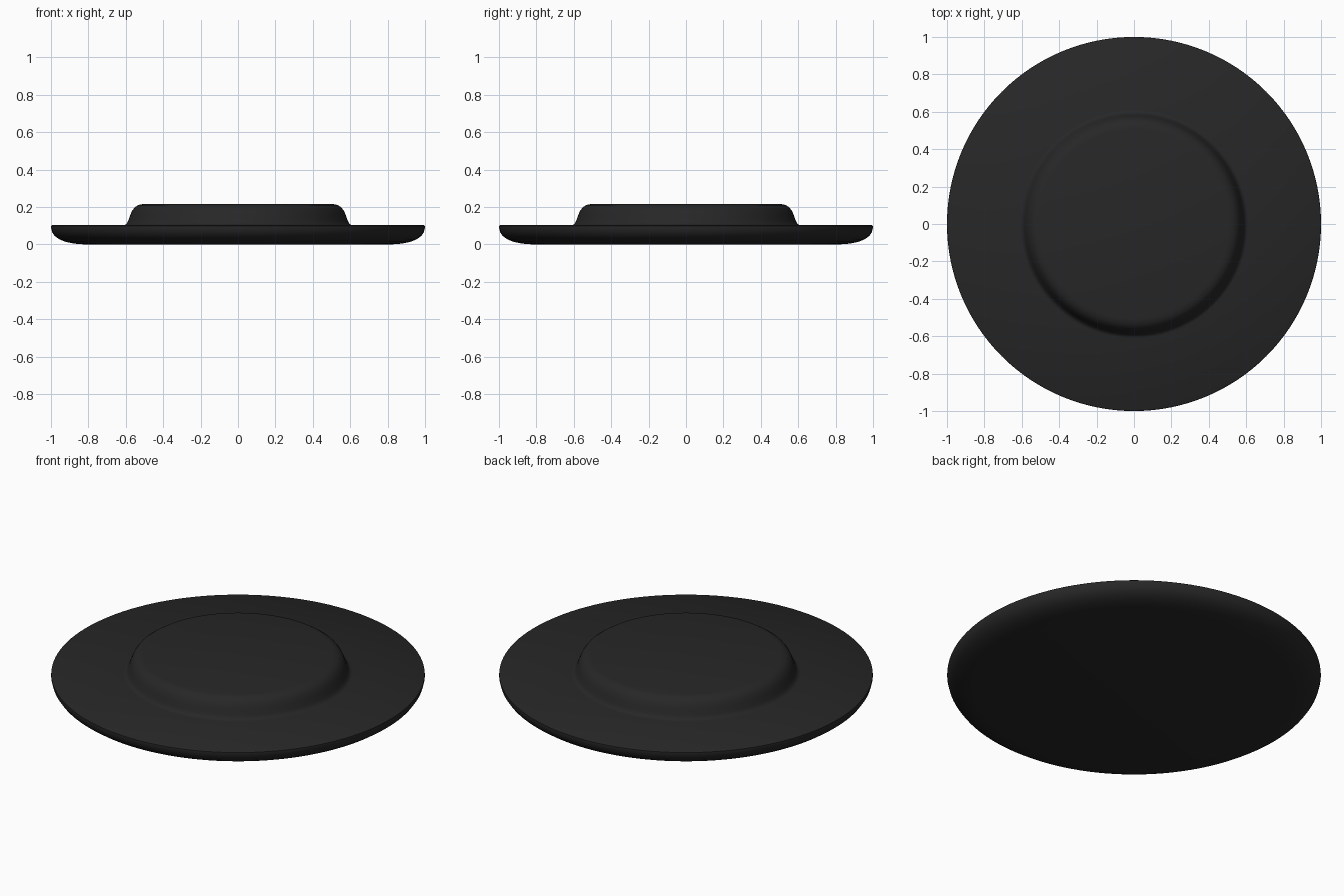
import bpy, bmesh, math

if "Cube" in bpy.data.objects:
    bpy.data.objects.remove(bpy.data.objects["Cube"])

# Half cross-section (radius, height), from bottom centre to top centre
profile = [
    (0, 0), (0.82, 0),
    # rounded underside of the rim
    (0.875, 0.004), (0.92, 0.013), (0.955, 0.027), (0.98, 0.045),
    (0.994, 0.066), (1.0, 0.09), (0.999, 0.099), (0.993, 0.103),
    # flat brim and small fillet into the raised centre
    (0.612, 0.103), (0.602, 0.106), (0.593, 0.114), (0.586, 0.128),
    (0.577, 0.155), (0.566, 0.18), (0.552, 0.198), (0.534, 0.21),
    (0.508, 0.216), (0, 0.216),
]

# Lathe the profile around z
bm = bmesh.new()
verts = [bm.verts.new((r, 0, z)) for r, z in profile]
edges = [bm.edges.new(pair) for pair in zip(verts, verts[1:])]
bmesh.ops.spin(bm, geom=verts + edges, cent=(0, 0, 0), axis=(0, 0, 1),
               angle=math.tau, steps=128, use_merge=True)
bmesh.ops.remove_doubles(bm, verts=bm.verts, dist=1e-5)
bmesh.ops.recalc_face_normals(bm, faces=bm.faces)
mesh = bpy.data.meshes.new("stepped_disc")
bm.to_mesh(mesh)
bm.free()
disc = bpy.data.objects.new("stepped_disc", mesh)
bpy.context.collection.objects.link(disc)

# Near-black finish
mat = bpy.data.materials.new("black_plastic")
mat.diffuse_color = (0.02, 0.02, 0.02, 1)
mat.use_nodes = True
mat.node_tree.nodes["Principled BSDF"].inputs["Base Color"].default_value = mat.diffuse_color
mesh.materials.append(mat)

# Smooth sides with crisp rim edges
bpy.context.view_layer.objects.active = disc
disc.select_set(True)
bpy.ops.object.shade_smooth_by_angle(angle=math.radians(35))
